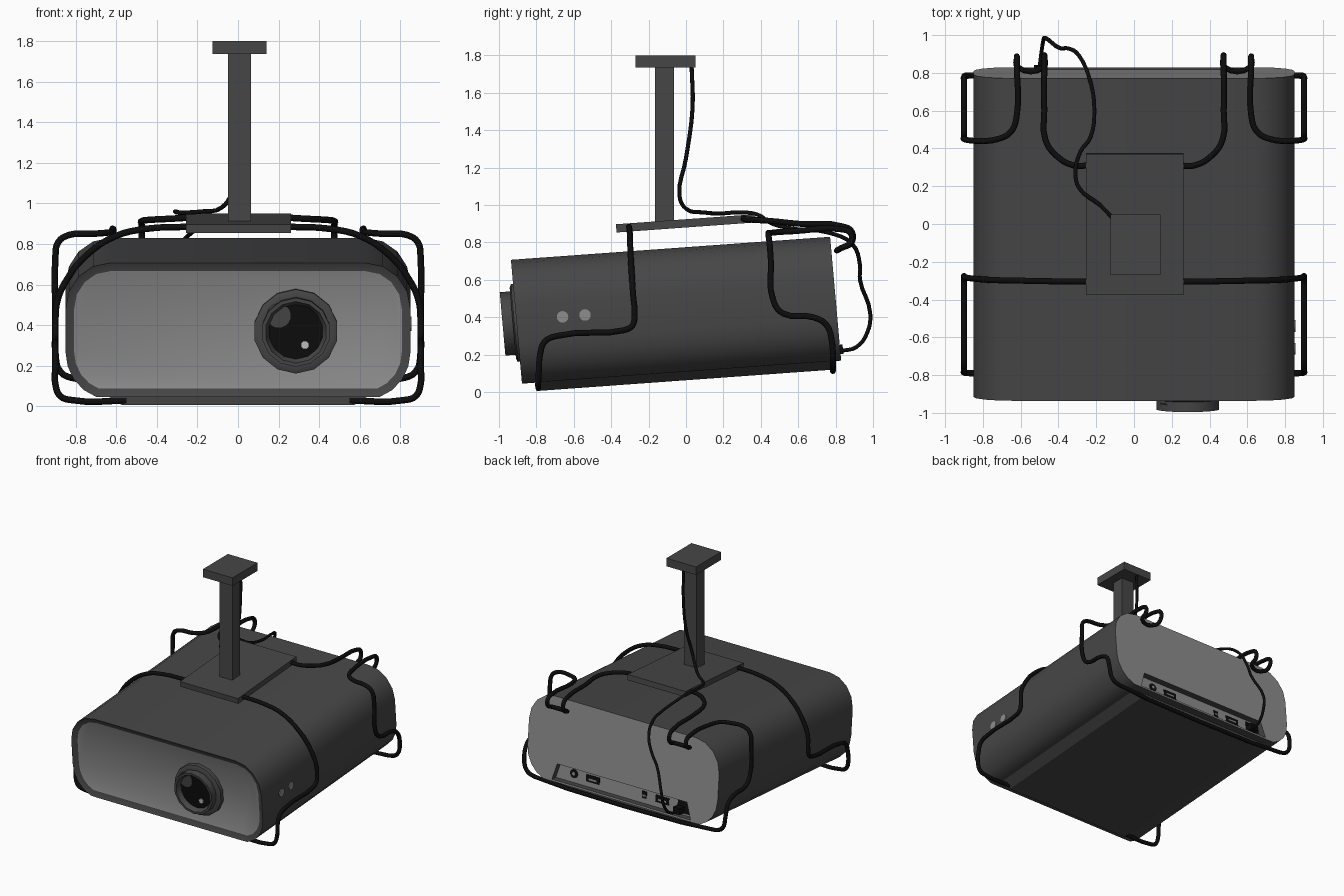
import bpy, bmesh, math
from mathutils import Matrix, Vector

if "Cube" in bpy.data.objects:
    bpy.data.objects.remove(bpy.data.objects["Cube"])


def material(name, v):
    m = bpy.data.materials.new(name)
    m.diffuse_color = (v, v, v, 1)
    m.use_nodes = True
    m.node_tree.nodes["Principled BSDF"].inputs["Base Color"].default_value = m.diffuse_color
    return m


DARK = material("charcoal", 0.062)
LIGHT = material("mid_grey", 0.27)
BLACK = material("black", 0.004)
GLINT = material("pale_grey", 0.55)

# Tilted housing frame: x across, second axis front to back, third axis up
TILT = Matrix(((1, 0, 0, 0),
               (0, 0.9974, -0.089, -0.877),
               (0, 0.0719, 0.997, 0.045),
               (0, 0, 0, 1)))


def finish(bm, name, mats, matrix=None, smooth=True):
    if matrix is not None:
        bm.transform(matrix)
    bmesh.ops.recalc_face_normals(bm, faces=bm.faces)
    me = bpy.data.meshes.new(name)
    bm.to_mesh(me)
    bm.free()
    ob = bpy.data.objects.new(name, me)
    bpy.context.collection.objects.link(ob)
    for m in mats:
        me.materials.append(m)
    if smooth:
        select(ob)
        bpy.ops.object.shade_smooth_by_angle(angle=math.radians(30))
    return ob


def select(ob):
    bpy.ops.object.select_all(action='DESELECT')
    ob.select_set(True)
    bpy.context.view_layer.objects.active = ob


def prism_bm(profile, u0, u1):
    """Extrude an (x, height) outline from u0 to u1; returns bmesh and front face."""
    bm = bmesh.new()
    a = [bm.verts.new((x, u0, v)) for x, v in profile]
    b = [bm.verts.new((x, u1, v)) for x, v in profile]
    front = bm.faces.new(a)
    bm.faces.new(b[::-1])
    for i in range(len(a)):
        j = (i + 1) % len(a)
        bm.faces.new((a[j], a[i], b[i], b[j]))
    bmesh.ops.recalc_face_normals(bm, faces=bm.faces)
    return bm, front


def prism(name, profile, u0, u1, mat):
    return finish(prism_bm(profile, u0, u1)[0], name, [mat], TILT)


def circle(cx, cv, r, n):
    return [(cx + r * math.cos(2 * math.pi * (i + .5) / n),
             cv + r * math.sin(2 * math.pi * (i + .5) / n)) for i in range(n)]


def rect(cx, cv, w, h):
    return [(cx + sx * w / 2, cv + sv * h / 2) for sx, sv in ((-1, -1), (1, -1), (1, 1), (-1, 1))]


def box(name, lo, hi, mat, matrix=None):
    bm = bmesh.new()
    bmesh.ops.create_cube(bm, size=1)
    for v in bm.verts:
        v.co = [lo[i] + (v.co[i] + .5) * (hi[i] - lo[i]) for i in range(3)]
    return finish(bm, name, [mat], matrix, False)


# Housing: rounded outline with recessed front panel and port recess
half = []
for i in range(5):
    t = math.radians(90 - 22.5 * i)
    half.append((0.63 + 0.22 * math.cos(t), 0.434 + 0.23 * math.sin(t)))
for i in range(5):
    t = math.radians(-18 * i)
    half.append((0.63 + 0.22 * math.cos(t), 0.225 + 0.235 * math.sin(t)))
half.append((0.645, 0.0))
outline = half + [(-x, v) for x, v in reversed(half)]
L = 1.711
bm, front = prism_bm(outline, 0, L)
bmesh.ops.inset_region(bm, faces=[front], thickness=0.042, depth=-0.02)
housing = finish(bm, "housing", [DARK, LIGHT], TILT, False)
cutter = prism("port_recess_cutter", [(-0.62, 0.015), (0.62, 0.015), (0.58, 0.145), (-0.58, 0.145)],
               L - 0.05, L + 0.1, DARK)
cutter.hide_render = True
mod = housing.modifiers.new("recess", 'BOOLEAN')
mod.operation, mod.solver, mod.object = 'DIFFERENCE', 'EXACT', cutter
select(housing)
bpy.ops.object.modifier_apply(modifier=mod.name)
bpy.data.objects.remove(cutter)
for p in housing.data.polygons:
    rear = p.normal.y > 0.9
    panel = p.normal.y < -0.9 and p.area > 0.4
    p.material_index = 1 if rear or panel else 0
select(housing)
bpy.ops.object.shade_smooth_by_angle(angle=math.radians(30))

# Base plate with sloped sides
bm, _ = prism_bm([(-0.57, -0.045), (0.57, -0.045), (0.645, 0.002), (-0.645, 0.002)], 0.075, 1.65)
finish(bm, "base_plate", [DARK], TILT, False)

# Lens barrel: stepped lathe
LX, LV, N = 0.285, 0.326, 14
bm = bmesh.new()
rings = []
for r, u in ((0.208, 0.04), (0.208, -0.012), (0.19, -0.02), (0.17, -0.02),
             (0.17, -0.075), (0.152, -0.075), (0.132, -0.03)):
    rings.append([bm.verts.new((x, u, v)) for x, v in circle(LX, LV, r, N)])
for a, b in zip(rings, rings[1:]):
    for i in range(N):
        j = (i + 1) % N
        bm.faces.new((a[i], a[j], b[j], b[i]))
bm.faces.new(rings[0])
bm.faces.new(rings[-1])
finish(bm, "lens_barrel", [DARK], TILT)
prism("lens_glass", circle(LX, LV, 0.135, 20), -0.037, -0.028, BLACK)
prism("lens_reflection", circle(LX - 0.085, LV + 0.08, 0.06, 16), -0.042, -0.035, DARK)
prism("lens_glint", circle(LX + 0.045, LV - 0.065, 0.021, 8), -0.045, -0.036, GLINT)

# Side buttons
for i, (y, z) in enumerate(((-0.66, 0.402), (-0.54, 0.412))):
    bm = bmesh.new()
    bmesh.ops.create_cone(bm, cap_ends=True, segments=16, radius1=0.031, radius2=0.031, depth=0.012)
    finish(bm, f"side_button_{i}", [LIGHT],
           Matrix.Translation((0.85, y, z)) @ Matrix.Rotation(math.pi / 2, 4, 'Y'))

# Ports on the recess wall
W = L - 0.05
prism("power_port", circle(0.46, 0.085, 0.034, 12), W - 0.005, W + 0.004, BLACK)
prism("power_port_pin", circle(0.46, 0.085, 0.014, 8), W, W + 0.007, LIGHT)
for i, (x, w, h) in enumerate(((0.29, 0.12, 0.055), (-0.17, 0.04, 0.055), (-0.33, 0.12, 0.055))):
    prism(f"port_{i}", rect(x, 0.083, w, h), W - 0.005, W + 0.004, BLACK)
    prism(f"port_tab_{i}", rect(x, 0.078, w * 0.6, 0.014), W, W + 0.007, LIGHT)
prism("cable_socket", rect(-0.53, 0.08, 0.12, 0.1), W - 0.005, W + 0.006, BLACK)
prism("cable_plug", rect(-0.5, 0.06, 0.06, 0.05), W, L + 0.015, BLACK)

# Ceiling mount
box("ceiling_plate", (-0.125, -0.27, 1.735), (0.14, 0.05, 1.80), DARK)
box("mount_post", (-0.05, -0.165, 0.90), (0.065, -0.065, 1.74), DARK)
tilt_only = TILT.copy()
tilt_only.translation = Vector((0, 0, 0.902))
box("mount_plate", (-0.255, -0.374, -0.022), (0.262, 0.374, 0.022), DARK, tilt_only)


def wire(name, pts, radius):
    cu = bpy.data.curves.new(name, 'CURVE')
    cu.dimensions = '3D'
    cu.bevel_depth, cu.bevel_resolution, cu.resolution_u = radius, 2, 4
    cu.use_fill_caps = True
    sp = cu.splines.new('BEZIER')
    sp.bezier_points.add(len(pts) - 1)
    for bp, p in zip(sp.bezier_points, pts):
        bp.co = p
        bp.handle_left_type = bp.handle_right_type = 'AUTO'
    cu.materials.append(BLACK)
    ob = bpy.data.objects.new(name, cu)
    bpy.context.collection.objects.link(ob)
    select(ob)
    bpy.ops.object.convert(target='MESH')
    bpy.ops.object.shade_smooth_by_angle(angle=math.radians(50))


def mirror(pts):
    return [(-x, y, z) for x, y, z in pts]


# Front holding wires
front_pts = [(0.24, -0.305, 0.885), (0.45, -0.303, 0.875), (0.6, -0.3, 0.84), (0.74, -0.297, 0.75),
             (0.84, -0.29, 0.63), (0.89, -0.283, 0.52), (0.9, -0.275, 0.41), (0.9, -0.287, 0.355),
             (0.9, -0.335, 0.33), (0.9, -0.69, 0.30), (0.9, -0.755, 0.27), (0.9, -0.78, 0.2),
             (0.9, -0.787, 0.11), (0.875, -0.79, 0.05), (0.82, -0.79, 0.031), (0.55, -0.79, 0.028)]
wire("front_wire_right", front_pts, 0.016)
wire("front_wire_left", mirror(front_pts), 0.016)

# Rear holding wire, one run passing under the housing
rear = [(0.24, 0.31, 0.93), (0.32, 0.31, 0.925), (0.42, 0.37, 0.92), (0.47, 0.45, 0.915),
        (0.475, 0.6, 0.90), (0.475, 0.84, 0.885), (0.475, 0.885, 0.86), (0.475, 0.885, 0.80),
        (0.48, 0.83, 0.77), (0.615, 0.83, 0.77), (0.62, 0.88, 0.80), (0.62, 0.88, 0.85),
        (0.62, 0.83, 0.87), (0.62, 0.58, 0.86), (0.65, 0.49, 0.855), (0.72, 0.45, 0.85),
        (0.83, 0.44, 0.845), (0.885, 0.445, 0.81), (0.9, 0.453, 0.72), (0.9, 0.47, 0.48),
        (0.9, 0.52, 0.42), (0.9, 0.68, 0.40), (0.9, 0.75, 0.36), (0.9, 0.78, 0.27),
        (0.875, 0.785, 0.17), (0.8, 0.785, 0.137)]
wire("rear_wire", rear + mirror(rear)[::-1], 0.016)

# Signal cable from the ceiling to the port
cable = [(0, 0.03, 1.74), (0, 0.035, 1.52), (0, 0, 1.25), (-0.03, -0.035, 1.05),
         (-0.08, 0.0, 0.98), (-0.18, 0.1, 0.96), (-0.29, 0.19, 0.955), (-0.31, 0.27, 0.96),
         (-0.285, 0.38, 0.95), (-0.23, 0.46, 0.90), (-0.21, 0.6, 0.87), (-0.23, 0.75, 0.855),
         (-0.29, 0.89, 0.79), (-0.35, 0.93, 0.68), (-0.39, 0.93, 0.6), (-0.47, 0.985, 0.42),
         (-0.48, 0.97, 0.32), (-0.49, 0.91, 0.24), (-0.5, 0.83, 0.22)]
wire("signal_cable", cable, 0.011)
